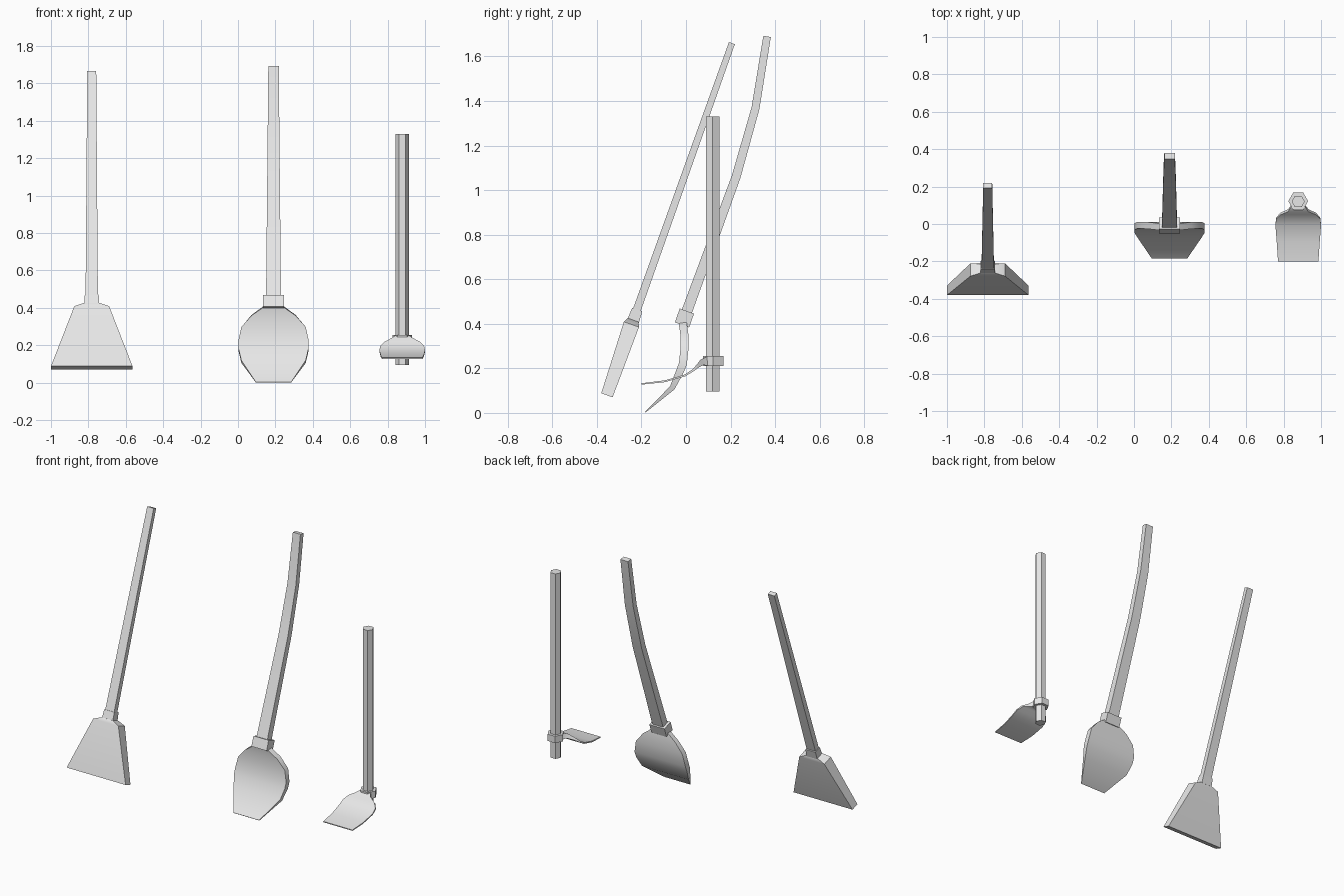
import bpy, bmesh, math
from mathutils import Vector

cube = bpy.data.objects.get("Cube")
if cube:
    bpy.data.objects.remove(cube, do_unlink=True)

grey = bpy.data.materials.new("plain_grey")
grey.use_nodes = True
grey.diffuse_color = (0.8, 0.8, 0.8, 1)
grey.node_tree.nodes["Principled BSDF"].inputs["Base Color"].default_value = (0.8, 0.8, 0.8, 1)


def finish(name, bm):
    """Turn a bmesh into a smooth-shaded object with crisp corners."""
    bmesh.ops.recalc_face_normals(bm, faces=bm.faces)
    mesh = bpy.data.meshes.new(name)
    bm.to_mesh(mesh)
    bm.free()
    mesh.materials.append(grey)
    mesh.shade_smooth()
    mesh.set_sharp_from_angle(angle=math.radians(30))
    obj = bpy.data.objects.new(name, mesh)
    bpy.context.collection.objects.link(obj)
    return obj


def loft(name, x, rings):
    """Rectangular sections (y, z, half width, half depth) square to a path."""
    bm = bmesh.new()
    path = [Vector((0, r[0], r[1])) for r in rings]
    loops = []
    for i, (y, z, hx, hd) in enumerate(rings):
        before = path[i] - path[i - 1] if i else path[1] - path[0]
        after = path[i + 1] - path[i] if i < len(path) - 1 else before
        t = (before.normalized() + after.normalized()).normalized()
        n = Vector((0, t.z, -t.y))
        loops.append([bm.verts.new(Vector((x + sx * hx, y, z)) + n * hd * sn)
                      for sx, sn in ((-1, -1), (1, -1), (1, 1), (-1, 1))])
    for a, b in zip(loops, loops[1:]):
        for k in range(4):
            j = (k + 1) % 4
            bm.faces.new((a[k], a[j], b[j], b[k]))
    bm.faces.new(loops[0])
    bm.faces.new(loops[-1])
    return finish(name, bm)


def hexagon(name, x, y, z0, z1, radius):
    """Upright six-sided bar with corners pointing left and right."""
    bm = bmesh.new()
    bmesh.ops.create_cone(bm, cap_ends=True, segments=6, radius1=radius,
                          radius2=radius, depth=z1 - z0)
    # Put a corner on the x axis whatever the primitive's starting angle
    for v in bm.verts:
        a = math.atan2(v.co.y, v.co.x)
        a = math.floor(a / (math.pi / 3) + 0.01) * math.pi / 3
        v.co = (x + radius * math.cos(a), y + radius * math.sin(a),
                v.co.z + (z0 + z1) / 2)
    return finish(name, bm)


# Broom: flared head, collar and straight leaning handle
BROOM = -0.782
loft("broom_head", BROOM, [(-0.355, 0.079, 0.218, 0.027),
                           (-0.245, 0.397, 0.093, 0.036),
                           (-0.238, 0.417, 0.042, 0.026)])
loft("broom_collar", BROOM, [(-0.237, 0.413, 0.040, 0.027),
                             (-0.219, 0.464, 0.037, 0.024)])
loft("broom_handle", BROOM, [(-0.225, 0.45, 0.033, 0.018),
                             (0.206, 1.66, 0.024, 0.014)])

# Shovel: curved rounded blade, collar and bent handle
SHOVEL = 0.19
loft("shovel_blade", SHOVEL, [(-0.183, 0.003, 0.095, 0.002),
                              (-0.062, 0.112, 0.172, 0.012),
                              (-0.030, 0.18, 0.188, 0.017),
                              (-0.014, 0.22, 0.188, 0.018),
                              (-0.006, 0.297, 0.172, 0.018),
                              (-0.008, 0.36, 0.118, 0.018),
                              (-0.015, 0.405, 0.055, 0.018)])
loft("shovel_collar", SHOVEL, [(-0.018, 0.395, 0.056, 0.034),
                               (0.004, 0.457, 0.056, 0.034)])
loft("shovel_handle", SHOVEL, [(0.0, 0.445, 0.040, 0.024),
                               (0.225, 1.06, 0.034, 0.020),
                               (0.312, 1.368, 0.031, 0.018),
                               (0.364, 1.69, 0.028, 0.017)])

# Hoe: thin curved blade, socket ring and upright six-sided handle
HOE = 0.878
loft("hoe_blade", HOE, [(-0.2, 0.13, 0.108, 0.003),
                        (-0.095, 0.142, 0.115, 0.004),
                        (-0.005, 0.168, 0.122, 0.004),
                        (0.03, 0.19, 0.118, 0.005),
                        (0.055, 0.212, 0.095, 0.008),
                        (0.072, 0.227, 0.055, 0.014),
                        (0.1, 0.233, 0.035, 0.021)])
hexagon("hoe_socket", HOE, 0.122, 0.21, 0.255, 0.053)
hexagon("hoe_handle", HOE, 0.12, 0.095, 1.33, 0.035)
